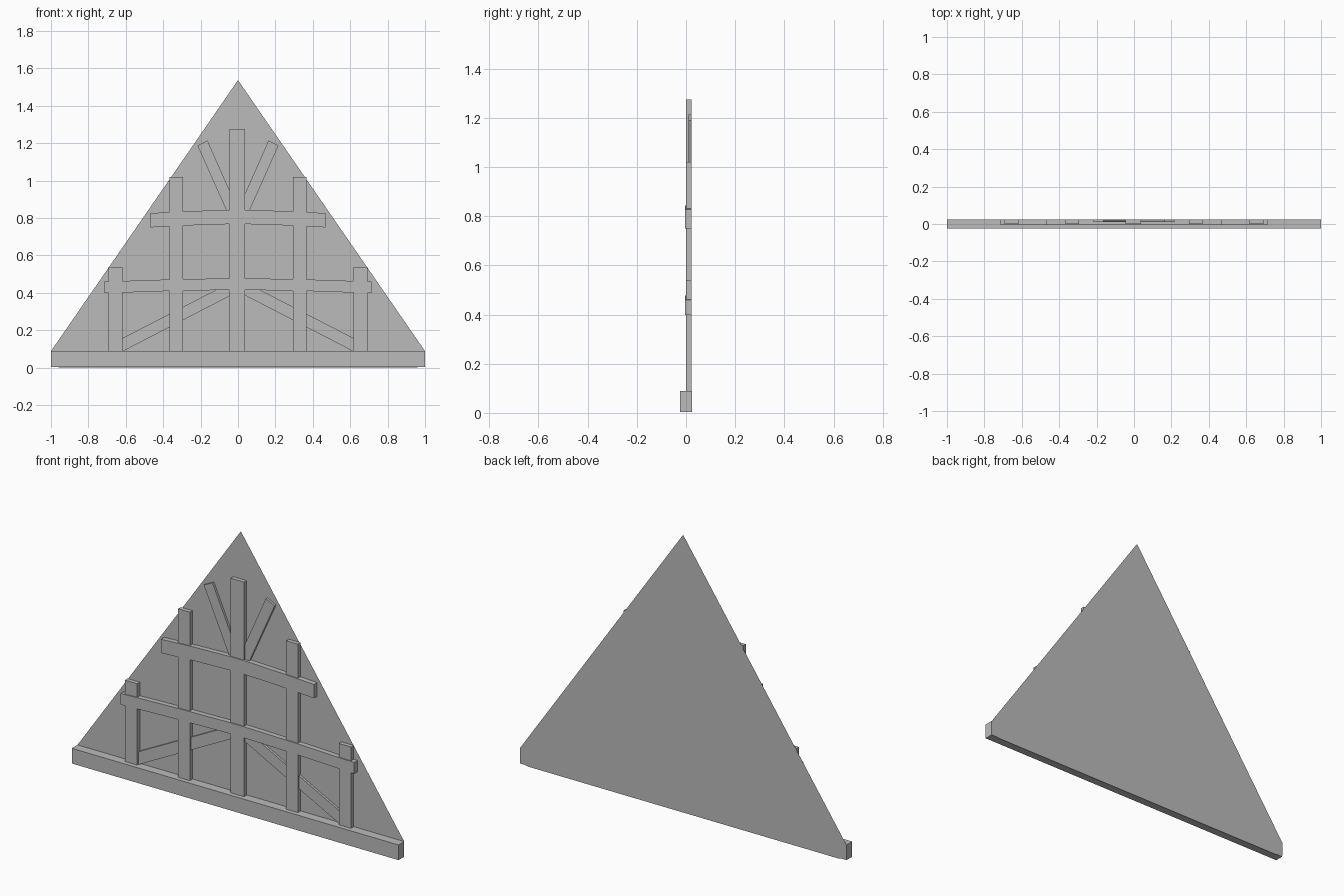
import bpy

if "Cube" in bpy.data.objects:
    bpy.data.objects.remove(bpy.data.objects["Cube"])

BACK = 0.023   # beams end just in front of the wall sheet

grey = bpy.data.materials.new("plain grey")
grey.diffuse_color = (0.5, 0.5, 0.5, 1)
grey.use_nodes = True
grey.node_tree.nodes["Principled BSDF"].inputs["Base Color"].default_value = grey.diffuse_color


def add_mesh(name, verts, faces):
    mesh = bpy.data.meshes.new(name)
    mesh.from_pydata(verts, [], faces)
    mesh.materials.append(grey)
    obj = bpy.data.objects.new(name, mesh)
    bpy.context.collection.objects.link(obj)
    return obj


def plate(name, outline, front, back=BACK):
    """Extrude an x-z outline (anticlockwise seen from the front) along y."""
    n = len(outline)
    verts = [(x, front, z) for x, z in outline] + [(x, back, z) for x, z in outline]
    faces = [list(range(n)), list(range(2 * n - 1, n - 1, -1))]
    for i in range(n):
        j = (i + 1) % n
        faces.append([i, i + n, j + n, j])
    return add_mesh(name, verts, faces)


def rect(x0, x1, z0, z1):
    return [(x0, z0), (x1, z0), (x1, z1), (x0, z1)]


def mirrored(outline):
    return [(-x, z) for x, z in reversed(outline)]


def pair(name, outline, front):
    plate("left_" + name, outline, front)
    plate("right_" + name, mirrored(outline), front)


# Thin gable wall sheet
wall = [(-0.95, 0.0), (0.95, 0.0), (1, 0.01), (1, 0.088), (0, 1.537), (-1, 0.088), (-1, 0.01)]
add_mesh("gable_wall", [(x, 0.025, z) for x, z in wall], [list(range(len(wall)))])

# Bottom sill beam
plate("sill_beam", rect(-1, 1, 0.004, 0.088), -0.025, 0.0245)

# Upright posts
plate("centre_post", rect(-0.045, 0.037, 0.08, 1.275), 0.0)
pair("inner_post", rect(-0.366, -0.295, 0.08, 1.02), 0.0)
pair("outer_post", rect(-0.692, -0.617, 0.08, 0.538), 0.0)


# Slightly bowed cross rails
def rail(name, half, z_end, z_mid, height):
    xs = [-1, -0.55, -0.1, 0.1, 0.55, 1]
    low = [(half * t, z_mid - (z_mid - z_end) * abs(t) ** 1.5) for t in xs]
    high = [(x, z + height) for x, z in reversed(low)]
    plate(name, low + high, -0.005)


rail("upper_rail", 0.468, 0.75, 0.768, 0.076)
rail("lower_rail", 0.715, 0.398, 0.416, 0.062)

# Slanted braces: fan at the top, long struts at the bottom
pair("top_brace", [(-0.055, 0.825), (-0.002, 0.85), (-0.163, 1.214), (-0.217, 1.188)], 0.01)
pair("bottom_brace", [(-0.62, 0.085), (-0.002, 0.405), (-0.002, 0.43), (-0.09, 0.43), (-0.66, 0.136)], 0.01)
